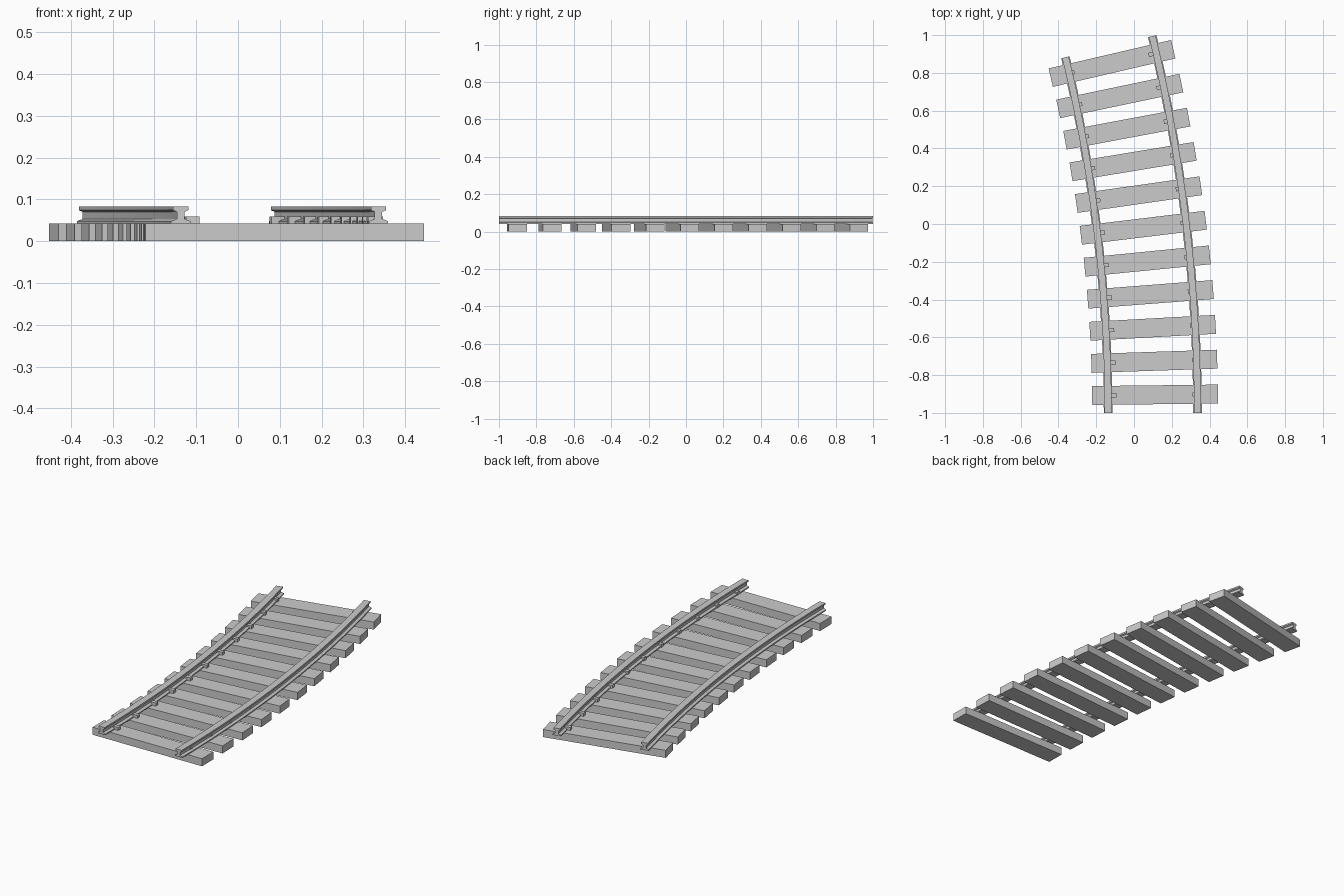
import bpy, bmesh, math
from mathutils import Matrix, Vector

if "Cube" in bpy.data.objects:
    bpy.data.objects.remove(bpy.data.objects["Cube"])

R = 8.185                     # centreline radius of the curve
CX, CY = 0.0995 - R, -1.0     # centre of the curve
SWEEP = math.radians(13.7)
HALF_GAUGE = 0.2365
TIES = 11


def finish(bm, name):
    bmesh.ops.recalc_face_normals(bm, faces=bm.faces)
    me = bpy.data.meshes.new(name)
    bm.to_mesh(me)
    bm.free()
    ob = bpy.data.objects.new(name, me)
    bpy.context.collection.objects.link(ob)
    return ob


def box(name, x0, x1, depth, z0, z1, frame):
    bm = bmesh.new()
    bmesh.ops.create_cube(bm, size=1)
    size = Matrix.Diagonal((x1 - x0, depth, z1 - z0, 1))
    bm.transform(frame @ Matrix.Translation(((x0 + x1) / 2, 0, (z0 + z1) / 2)) @ size)
    return finish(bm, name)


# I-shaped rail section, half of it, from foot to head: (offset, height)
half = [(0.023, 0.042), (0.023, 0.048), (0.009, 0.053), (0.009, 0.070),
        (0.018, 0.074), (0.018, 0.083)]
section = half + [(-x, z) for x, z in reversed(half)]


def rail(name, radius, steps=24):
    bm = bmesh.new()
    rings = []
    for i in range(steps + 1):
        a = SWEEP * i / steps
        rings.append([bm.verts.new((CX + (radius + x) * math.cos(a),
                                    CY + (radius + x) * math.sin(a), z))
                      for x, z in section])
    n = len(section)
    for r0, r1 in zip(rings, rings[1:]):
        for j in range(n):
            k = (j + 1) % n
            bm.faces.new((r0[j], r0[k], r1[k], r1[j]))
    bm.faces.new(rings[0])
    bm.faces.new(rings[-1])
    ob = finish(bm, name)
    bpy.context.view_layer.objects.active = ob
    ob.select_set(True)
    bpy.ops.object.shade_smooth_by_angle(angle=math.radians(20))
    ob.select_set(False)


rail("left_rail", R - HALF_GAUGE)
rail("right_rail", R + HALF_GAUGE)

# Sleepers fanned along the curve, each with a clip inside either rail
for i in range(TIES):
    t = i / (TIES - 1)
    a = math.radians(0.67 + 12.4 * t)
    r = R + 0.0125 - 0.0165 * t * t
    frame = (Matrix.Translation((CX + r * math.cos(a), CY + r * math.sin(a), 0))
             @ Matrix.Rotation(a, 4, 'Z'))
    box(f"sleeper_{i + 1}", -0.333, 0.333, 0.1, 0, 0.042, frame)
    box(f"left_clip_{i + 1}", -0.235, -0.204, 0.022, 0.041, 0.059, frame)
    box(f"right_clip_{i + 1}", 0.199, 0.235, 0.022, 0.041, 0.059, frame)
